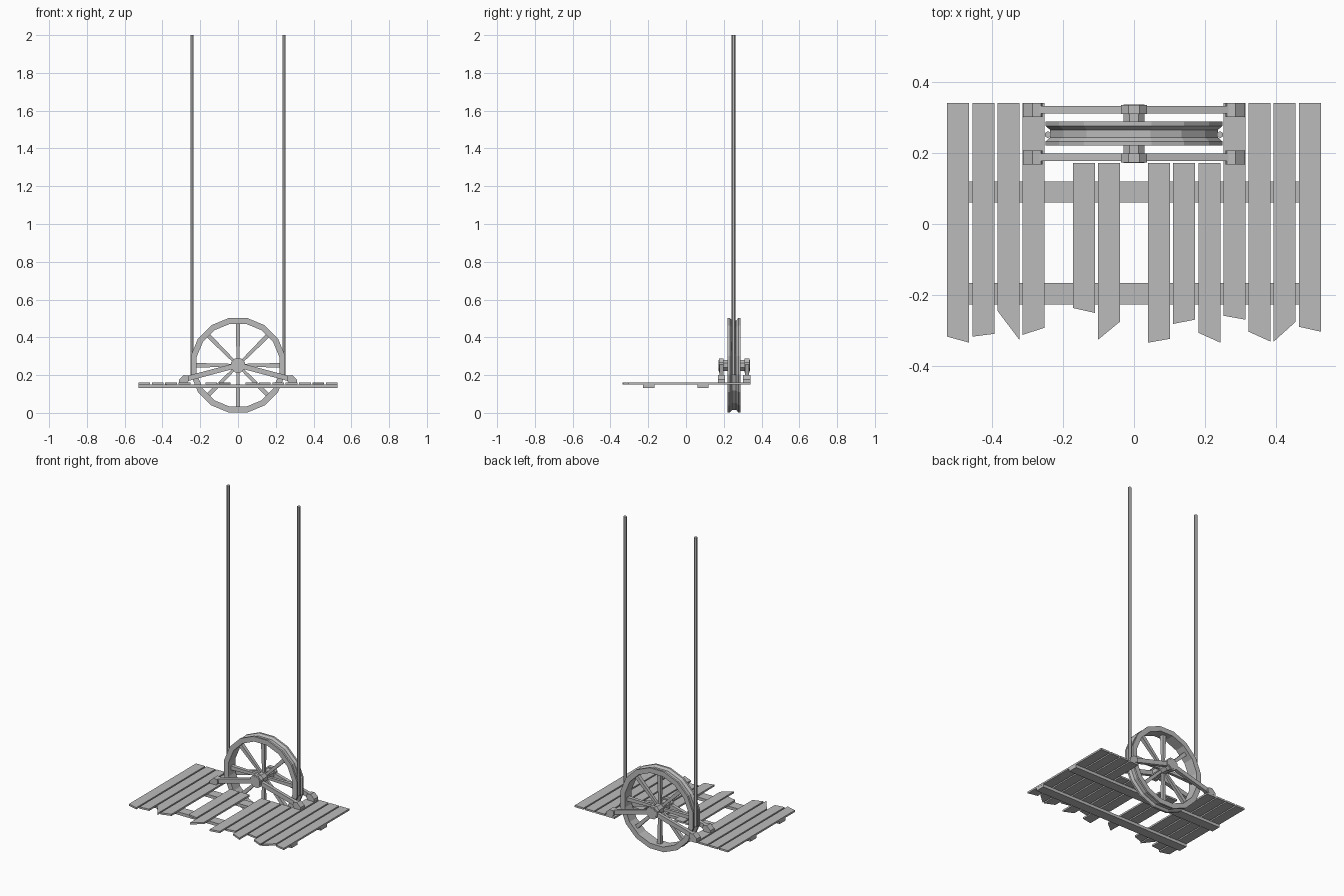
import bpy, bmesh, math
from mathutils import Matrix, Vector

if "Cube" in bpy.data.objects:
    bpy.data.objects.remove(bpy.data.objects["Cube"], do_unlink=True)

GREY = (0.5, 0.5, 0.5, 1)
mat = bpy.data.materials.new("weathered grey")
mat.use_nodes = True
mat.diffuse_color = GREY
mat.node_tree.nodes["Principled BSDF"].inputs["Base Color"].default_value = GREY

WY, WZ, R = 0.255, 0.252, 0.25      # wheel centre and radius


def finish(name, bm):
    bmesh.ops.recalc_face_normals(bm, faces=bm.faces)
    me = bpy.data.meshes.new(name)
    bm.to_mesh(me)
    bm.free()
    me.materials.append(mat)
    ob = bpy.data.objects.new(name, me)
    bpy.context.scene.collection.objects.link(ob)
    return ob


def prism(name, pts, offset):
    """Extrude a closed 3D outline along an offset vector."""
    bm = bmesh.new()
    face = bm.faces.new([bm.verts.new(p) for p in pts])
    ext = bmesh.ops.extrude_face_region(bm, geom=[face], use_keep_orig=True)
    bmesh.ops.translate(bm, vec=Vector(offset),
                        verts=[g for g in ext["geom"] if isinstance(g, bmesh.types.BMVert)])
    return finish(name, bm)


def box(name, x0, x1, y0, y1, z0, z1):
    return prism(name, [(x0, y0, z0), (x1, y0, z0), (x1, y1, z0), (x0, y1, z0)], (0, 0, z1 - z0))


def ring(name, profile, sides, closed=True):
    """Sweep a (radius, y) profile round the wheel axis, flat side up."""
    bm = bmesh.new()
    loops = []
    for i in range(sides):
        a = 2 * math.pi * (i + 0.5) / sides
        k = 1 / math.cos(math.pi / sides)
        loops.append([bm.verts.new((r * k * math.cos(a), WY + y, WZ + r * k * math.sin(a)))
                      for r, y in profile])
    n = len(profile)
    for i in range(sides):
        p, q = loops[i], loops[(i + 1) % sides]
        for j in range(n if closed else n - 1):
            bm.faces.new((p[j], p[(j + 1) % n], q[(j + 1) % n], q[j]))
    if not closed:
        bm.faces.new([l[0] for l in loops])
        bm.faces.new([l[-1] for l in loops])
    return finish(name, bm)


# Deck planks: slot -> (front left y, front right y); two slots are empty
fronts = {0: (-.318, -.335), 1: (-.318, -.31), 2: (-.245, -.327), 3: (-.313, -.293),
          5: (-.237, -.251), 6: (-.327, -.276), 8: (-.335, -.324), 9: (-.282, -.27),
          10: (-.307, -.335), 11: (-.259, -.27), 12: (-.304, -.332), 13: (-.332, -.276),
          14: (-.29, -.304)}
for i, (fl, fr) in fronts.items():
    x = (i - 7) * 0.0709
    back = 0.172 if 4 < i < 11 else 0.341
    prism(f"deck_plank_{i}", [(x - .031, fl, .149), (x + .031, fr, .149),
                              (x + .031, back, .149), (x - .031, back, .149)], (0, 0, .011))

# Cross beams under the planks
for name, y in (("front_beam", -0.197), ("rear_beam", 0.09)):
    box(name, -.527, .527, y - .03, y + .03, .131, .149)

# Grooved wheel rim
half = [(0.219, 0.034), (R, 0.034), (R, 0.022), (0.237, 0.011)]
ring("wheel_rim", half + [(r, -y) for r, y in reversed(half)], 16)

# Hub and axle
ring("axle", [(0.029, -0.083), (0.029, 0.083)], 8, closed=False)

# Spokes, widening towards the rim
for i in range(8):
    bm = bmesh.new()
    bmesh.ops.create_cube(bm, size=1)
    for v in bm.verts:
        outer = v.co.z > 0
        w = 0.024 if outer else 0.015
        v.co = Vector((v.co.x * w, v.co.y * w, 0.222 if outer else 0.02))
    bm.transform(Matrix.Translation((0, WY, WZ)) @ Matrix.Rotation(i * math.pi / 4, 4, 'Y'))
    finish(f"spoke_{i}", bm)

# Axle supports on both faces of the wheel
for side, s in (("front", -1), ("rear", 1)):
    ring(f"{side}_bearing", [(0.037, s * 0.056), (0.037, s * 0.081)], 8, closed=False)
    for end, m in (("right", -1), ("left", 1)):
        y0 = WY + s * 0.067
        # sloping arm from bearing to foot
        prism(f"{side}_{end}_arm",
              [(m * x, y0 - .0105, z) for x, z in
               ((.02, .234), (.02, .262), (.28, .193), (.275, .166))], (0, .021, 0))
        # foot block with a sloped outer edge
        prism(f"{side}_{end}_foot",
              [(m * x, y0 - .0195, z) for x, z in
               ((.268, .16), (.313, .16), (.313, .176), (.287, .2), (.262, .196), (.258, .176))],
              (0, .039, 0))

# Hanging ropes
for end, m in (("right", -1), ("left", 1)):
    bm = bmesh.new()
    bmesh.ops.create_cone(bm, cap_ends=True, segments=6, radius1=.0098, radius2=.0098, depth=1.8,
                          matrix=Matrix.Translation((m * .243, WY - .003, 1.1)))
    finish(f"{end}_rope", bm)
